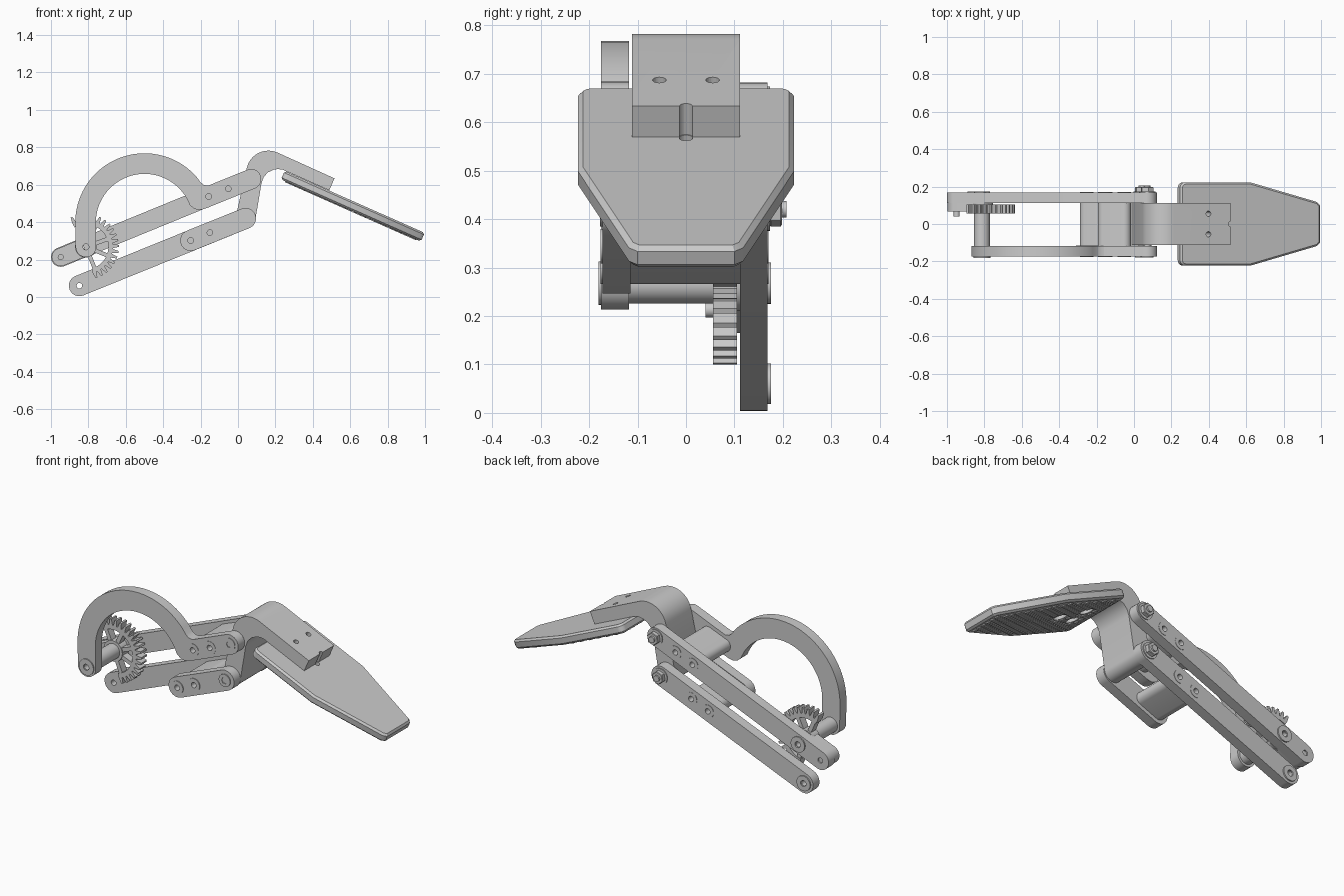
import bpy, bmesh, math
from math import sin, cos, radians
from mathutils import Matrix, Vector

if "Cube" in bpy.data.objects:
    bpy.data.objects.remove(bpy.data.objects["Cube"])


def arc(c, r, a0, a1, n=16):
    return [(c[0] + r * cos(radians(a0 + (a1 - a0) * i / n)),
             c[1] + r * sin(radians(a0 + (a1 - a0) * i / n))) for i in range(n + 1)]


def circle(c, r, n=32, start=0):
    return arc(c, r, start, start + 360, n)[:-1]


def stadium(a, b, r):
    t = math.degrees(math.atan2(b[1] - a[1], b[0] - a[0]))
    return arc(b, r, t - 90, t + 90) + arc(a, r, t + 90, t + 270)


def extrude(name, loops, depth, matrix, bevel=0.0):
    # filled 2D outline (first loop) with holes (other loops), turned into a mesh
    cu = bpy.data.curves.new(name, 'CURVE')
    cu.dimensions, cu.fill_mode = '2D', 'BOTH'
    cu.extrude = depth / 2 - bevel
    cu.bevel_depth, cu.bevel_resolution, cu.offset = bevel, 0, -bevel
    for pts in loops:
        s = cu.splines.new('POLY')
        s.points.add(len(pts) - 1)
        for p, q in zip(s.points, pts):
            p.co = (q[0], q[1], 0, 1)
        s.use_cyclic_u = True
    ob = bpy.data.objects.new(name, cu)
    bpy.context.collection.objects.link(ob)
    ob.matrix_world = matrix
    bpy.ops.object.select_all(action='DESELECT')
    bpy.context.view_layer.objects.active = ob
    ob.select_set(True)
    bpy.ops.object.convert(target='MESH')
    ob = bpy.context.object
    bm = bmesh.new()
    bm.from_mesh(ob.data)
    bmesh.ops.remove_doubles(bm, verts=bm.verts, dist=1e-5)
    bmesh.ops.recalc_face_normals(bm, faces=bm.faces)
    bm.to_mesh(ob.data)
    bm.free()
    bpy.ops.object.shade_smooth_by_angle(angle=radians(30))
    return ob


def side(name, loops, y0, y1, bevel=0.0):
    # outline drawn in x/z, running from y0 to y1
    m = Matrix.Translation((0, (y0 + y1) / 2, 0)) @ Matrix.Rotation(radians(90), 4, 'X')
    return extrude(name, loops, y1 - y0, m, bevel)


# joint positions in x/z
HUB, TAIL, LOW = (-0.813, 0.268), (-0.948, 0.213), (-0.848, 0.06)
P1, P2 = (0.07, 0.63), (0.04, 0.42)
U1, U2 = (-0.157, 0.537), (-0.052, 0.578)
L1, L2 = (-0.253, 0.302), (-0.15, 0.344)
W = 0.056


def holes(*pts, r=0.015):
    return [circle(p, r, 20) for p in pts]


# rear links and short lower front link
side("upper_rear_link", [stadium(TAIL, P1, 0.052)] + holes(HUB, TAIL, U1, U2), 0.112, 0.168)
side("lower_rear_link", [stadium(LOW, P2, W)] + holes(LOW, L1, L2), 0.112, 0.168)
side("lower_front_link", [stadium(L1, P2, W)] + holes(L1, L2), -0.172, -0.115)

# curved front link
C = (-0.5, 0.398)
outline = (arc(C, 0.37, 180, 41, 36) + [(-0.2, 0.612), (-0.183, 0.599), (-0.16, 0.595)]
           + arc(P1, 0.054, 112, -68) + [(-0.16, 0.478), (-0.185, 0.469), (-0.21, 0.465), (-0.235, 0.472)]
           + arc(C, 0.26, 21, 180, 36) + arc(HUB, 0.055, 0, -180))
side("curved_front_link", [outline] + holes(HUB, U1, U2, r=0.016), -0.175, -0.118)

# spacers between front and rear links
for name, a, b in (("upper_spacer", U1, U2), ("lower_spacer", L1, L2)):
    side(name, [stadium(a, b, 0.036)], -0.118, 0.114)

# screw collars on the link faces
for i, p in enumerate((U1, U2, L1, L2)):
    for y0, y1 in ((-0.177, -0.165), (0.16, 0.17)):
        side(f"screw_collar_{i}", [circle(p, 0.036), circle(p, 0.015, 20)], y0, y1)

# pivot bolts with heads in front and nuts behind
for i, p in enumerate((P1, P2)):
    side(f"pivot_bolt_{i}", [circle(p, 0.017, 24)], -0.174, 0.207)
    side(f"pivot_head_{i}", [circle(p, 0.035), circle(p, 0.018, 6)], -0.178, -0.165)
    side(f"pivot_washer_{i}", [circle(p, 0.044)], 0.165, 0.173)
    side(f"pivot_nut_{i}", [circle(p, 0.036, 6, 20)], 0.172, 0.198, 0.003)

# hub tube, collars and tail pin
side("hub_tube", [circle(HUB, 0.042), circle(HUB, 0.017, 20)], -0.119, 0.113)
side("hub_front_collar", [circle(HUB, 0.045), circle(HUB, 0.017, 20)], -0.181, -0.17)
side("hub_rear_collar", [circle(HUB, 0.043), circle(HUB, 0.017, 20)], 0.165, 0.175)
side("lower_end_collar", [circle(LOW, 0.042), circle(LOW, 0.017, 20)], 0.165, 0.175)
side("tail_pin", [circle(TAIL, 0.016, 20)], 0.04, 0.16)

# sector gear: toothed rim, spokes and lever
teeth = []
for k in range(19):
    a = 116 - k * 10.4
    teeth += [(HUB[0] + r * cos(radians(a + d)), HUB[1] + r * sin(radians(a + d)))
              for d, r in ((4.2, 0.144), (1.7, 0.176), (-1.7, 0.176), (-4.2, 0.144))]
side("gear_rim", [teeth + arc(HUB, 0.12, -75, 120, 36)], 0.056, 0.105)
for a in (113, 65, 20, -22, -68):
    e = (HUB[0] + 0.128 * cos(radians(a)), HUB[1] + 0.128 * sin(radians(a)))
    side("gear_spoke", [stadium(HUB, e, 0.011)], 0.06, 0.102)
side("gear_hub", [circle(HUB, 0.058), circle(HUB, 0.017, 20)], 0.056, 0.112)
side("gear_lever", [stadium(TAIL, HUB, 0.048), circle(HUB, 0.03)], 0.067, 0.112)

# bent bracket carrying the plate
prof = (arc(P2, 0.053, 172, 352) + [(0.126, 0.61), (0.138, 0.642), (0.16, 0.666), (0.19, 0.68),
        (0.215, 0.684), (0.24, 0.68), (0.488, 0.57), (0.516, 0.634)]
        + arc((0.163, 0.663), 0.119, 66, 168, 20))
bracket = side("bent_bracket", [prof], -0.112, 0.112)

# tapered plate, in its own sloped frame
TILT = radians(23.9)
F = Matrix.Translation((0.25, 0, 0.674)) @ Matrix.Rotation(TILT, 4, 'Y')
T, LEN, HW, EW = 0.05, 0.818, 0.223, 0.112
shape = (arc((0.03, HW - 0.03), 0.03, 180, 90, 6) + [(0.41, HW), (0.80, EW + 0.006), (LEN, EW - 0.012)])
shape = shape + [(u, -v) for u, v in reversed(shape)]
plate = extrude("tapered_plate", [shape], T, F @ Matrix.Translation((0, 0, -T / 2)), 0.01)

# screw holes through bracket and plate, countersunk underneath
screws = [(0.13, 0.055), (0.13, -0.055), (0.262, 0)]


def cut(target, radius, u, v, z0, z1, r2=None):
    bm = bmesh.new()
    bmesh.ops.create_cone(bm, cap_ends=True, segments=24, radius1=radius,
                          radius2=r2 or radius, depth=z1 - z0)
    me = bpy.data.meshes.new("hole_cutter")
    bm.to_mesh(me)
    bm.free()
    c = bpy.data.objects.new("hole_cutter", me)
    bpy.context.collection.objects.link(c)
    c.matrix_world = F @ Matrix.Translation((u, v, (z0 + z1) / 2))
    c.hide_render = True
    bpy.context.view_layer.objects.active = target
    m = target.modifiers.new("hole", 'BOOLEAN')
    m.operation, m.object, m.solver = 'DIFFERENCE', c, 'EXACT'
    bpy.ops.object.modifier_move_to_index(modifier=m.name, index=0)
    bpy.ops.object.modifier_apply(modifier=m.name)
    bpy.data.objects.remove(c)


bpy.context.view_layer.update()
for u, v in screws:
    cut(bracket, 0.014, u, v, -0.02, 0.12)
    cut(plate, 0.014, u, v, -0.1, 0.05)
    cut(plate, 0.034, u, v, -0.07, -0.03)

# honeycomb grip pads under the plate
bm = bmesh.new()
R, step = 0.0165, 0.034
for i in range(28):
    for j in range(-7, 8):
        u = 0.04 + i * step * 0.866
        v = (j + 0.5 * (i % 2)) * step
        lim = HW - 0.035 if u < 0.41 else HW - 0.035 - (u - 0.41) * (HW - EW) / 0.4
        if u > LEN - 0.035 or abs(v) > lim:
            continue
        if any(math.hypot(u - a, v - b) < 0.05 for a, b in screws):
            continue
        bmesh.ops.create_cone(bm, cap_ends=True, segments=6, radius1=R, radius2=R, depth=0.008,
                              matrix=Matrix.Translation((u, v, -T - 0.001)) @ Matrix.Rotation(radians(30), 4, 'Z'))
me = bpy.data.meshes.new("grip_pads")
bm.to_mesh(me)
bm.free()
pads = bpy.data.objects.new("grip_pads", me)
bpy.context.collection.objects.link(pads)
pads.matrix_world = F
